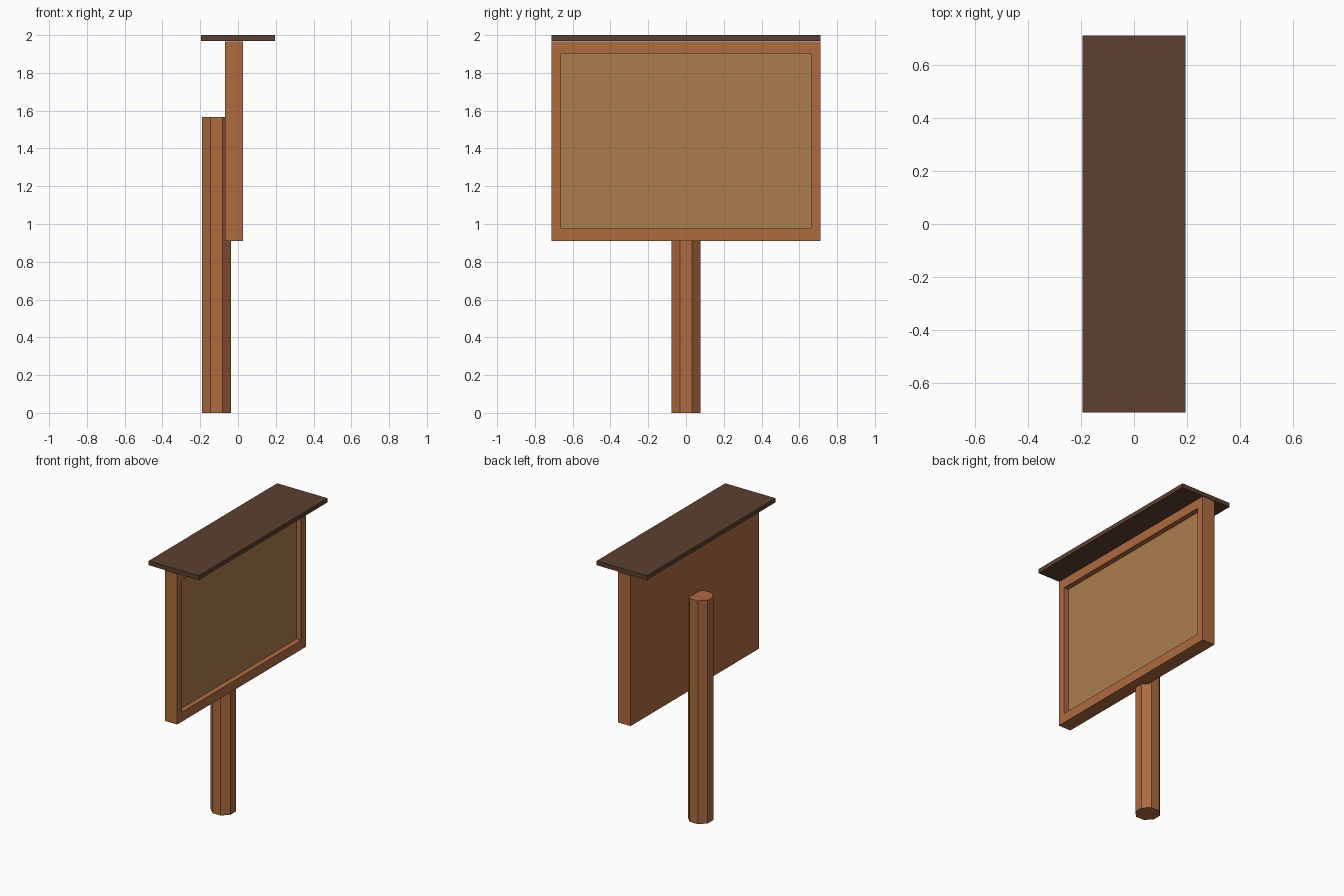
import bpy, bmesh, math
from mathutils import Matrix, Vector

if "Cube" in bpy.data.objects:
    bpy.data.objects.remove(bpy.data.objects["Cube"])


def srgb(r, g, b):
    f = lambda c: c / 12.92 if c <= 0.04045 else ((c + 0.055) / 1.055) ** 2.4
    return (f(r / 255), f(g / 255), f(b / 255), 1.0)


def material(name, rgb):
    m = bpy.data.materials.new(name)
    m.diffuse_color = srgb(*rgb)
    m.use_nodes = True
    m.node_tree.nodes["Principled BSDF"].inputs["Base Color"].default_value = m.diffuse_color
    return m


wood = material("warm wood", (174, 107, 64))
cork = material("tan cork", (172, 125, 76))
dark = material("dark roof wood", (93, 64, 49))


def add_object(name, bm, *mats):
    mesh = bpy.data.meshes.new(name)
    bmesh.ops.recalc_face_normals(bm, faces=bm.faces[:])
    bm.to_mesh(mesh)
    bm.free()
    for m in mats:
        mesh.materials.append(m)
    ob = bpy.data.objects.new(name, mesh)
    bpy.context.collection.objects.link(ob)
    return ob


def box(x0, x1, y0, y1, z0, z1):
    bm = bmesh.new()
    size = Matrix.Diagonal((x1 - x0, y1 - y0, z1 - z0, 1))
    mid = Matrix.Translation(((x0 + x1) / 2, (y0 + y1) / 2, (z0 + z1) / 2))
    bmesh.ops.create_cube(bm, size=1, matrix=mid @ size)
    return bm


# Octagonal post behind the board, flats facing the axes
bm = bmesh.new()
apothem, height = 0.0765, 1.567
bmesh.ops.create_cone(
    bm, cap_ends=True, segments=8, depth=height,
    radius1=apothem / math.cos(math.pi / 8), radius2=apothem / math.cos(math.pi / 8),
    matrix=Matrix.Translation((-0.1135, 0, height / 2)) @ Matrix.Rotation(math.pi / 8, 4, 'Z'))
# keep flats aligned to x whatever the starting angle of the primitive
if max(v.co.x for v in bm.verts) > -0.1135 + apothem + 0.002:
    bmesh.ops.rotate(bm, verts=bm.verts[:], cent=(-0.1135, 0, 0),
                     matrix=Matrix.Rotation(math.pi / 8, 3, 'Z'))
add_object("post", bm, wood)

# Notice board: slab whose +x face is inset and pushed in as the cork panel
bm = box(-0.069, 0.027, -0.713, 0.713, 0.911, 1.967)
bm.normal_update()
front = max(bm.faces, key=lambda f: f.calc_center_median().x)
bmesh.ops.inset_individual(bm, faces=[front], thickness=0.073)
panel = [front]
res = bmesh.ops.extrude_discrete_faces(bm, faces=panel)
panel = res["faces"][0]
bmesh.ops.translate(bm, verts=panel.verts[:], vec=Vector((-0.036, 0, 0)))
panel.material_index = 1
# frame opening sits slightly high
for v in panel.verts:
    for e in v.link_edges:
        for w in e.verts:
            w.co.z = 1.902 if w.co.z > 1.44 and abs(w.co.y) < 0.7 else w.co.z
            w.co.z = 0.977 if w.co.z < 1.44 and abs(w.co.y) < 0.7 else w.co.z
add_object("notice_board", bm, wood, cork)

# Flat roof board
add_object("roof", box(-0.195, 0.195, -0.713, 0.713, 1.97, 2.0), dark)
